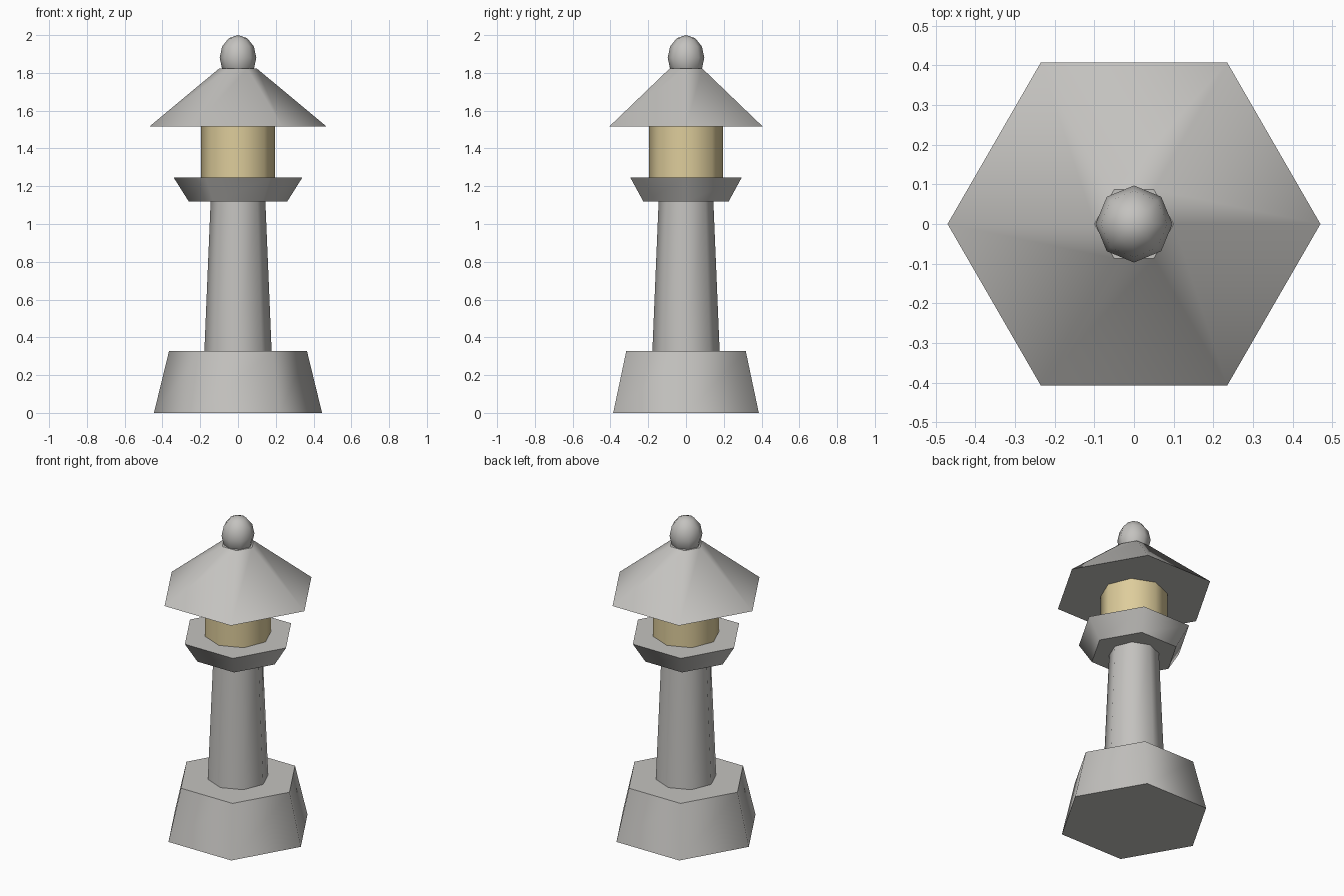
import bpy, bmesh, math

if "Cube" in bpy.data.objects:
    bpy.data.objects.remove(bpy.data.objects["Cube"])


def material(name, rgb):
    m = bpy.data.materials.new(name)
    m.diffuse_color = (*rgb, 1)
    m.use_nodes = True
    m.node_tree.nodes["Principled BSDF"].inputs["Base Color"].default_value = m.diffuse_color
    return m


stone = material("grey_stone", (0.55, 0.54, 0.52))
glow = material("warm_lamp", (0.73, 0.61, 0.33))


def finish(name, bm, mat):
    me = bpy.data.meshes.new(name)
    bm.to_mesh(me)
    bm.free()
    me.materials.append(mat)
    ob = bpy.data.objects.new(name, me)
    bpy.context.collection.objects.link(ob)
    return ob


def frustum(name, sides, r0, r1, z0, z1, mat):
    """Tapered prism, a corner on +x, smooth sides and crisp flat caps."""
    bm = bmesh.new()
    rings = []
    for r, z in ((r0, z0), (r1, z1)):
        rings.append([bm.verts.new((r * math.cos(math.tau * i / sides),
                                    r * math.sin(math.tau * i / sides), z))
                      for i in range(sides)])
    low, high = rings
    for i in range(sides):
        j = (i + 1) % sides
        bm.faces.new((low[i], low[j], high[j], high[i])).smooth = True
    for cap in (low[::-1], high):
        face = bm.faces.new(cap)
        for e in face.edges:
            e.smooth = False
    return finish(name, bm, mat)


# Stacked parts from the ground up
frustum("base", 6, 0.445, 0.365, 0.0, 0.328, stone)
frustum("post", 8, 0.178, 0.145, 0.328, 1.118, stone)
frustum("lamp_tray", 6, 0.26, 0.34, 1.118, 1.245, stone)
frustum("lamp_chamber", 8, 0.195, 0.195, 1.245, 1.515, glow)
frustum("roof", 6, 0.47, 0.10, 1.515, 1.823, stone)

# Egg-shaped finial sunk into the roof
bm = bmesh.new()
bmesh.ops.create_uvsphere(bm, u_segments=8, v_segments=6, radius=1)
for v in bm.verts:
    v.co.x *= 0.097
    v.co.y *= 0.097
    v.co.z = 1.88 + v.co.z * 0.12
for f in bm.faces:
    f.smooth = True
finish("finial", bm, stone)
